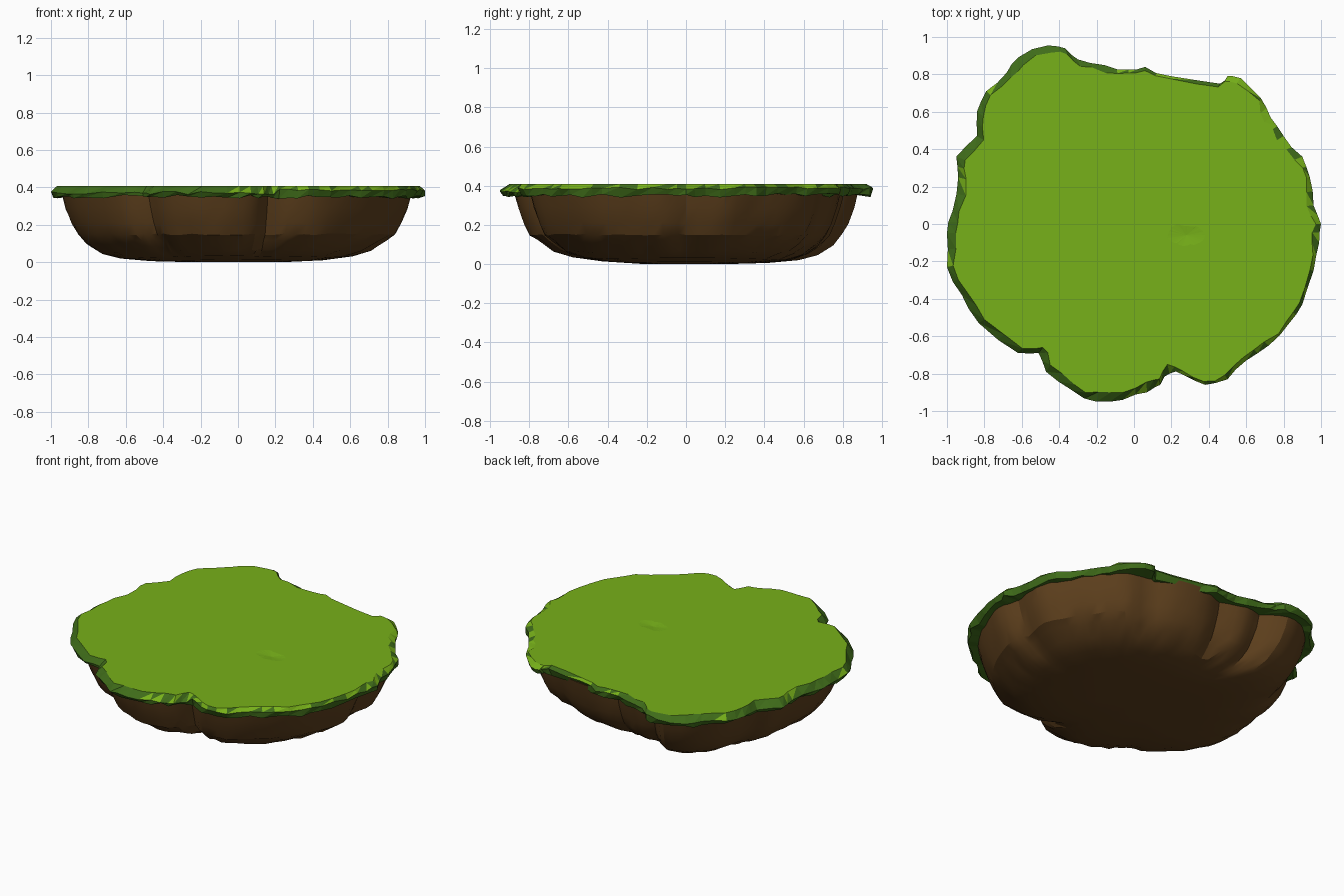
import bpy, bmesh, random
from mathutils import Vector

if "Cube" in bpy.data.objects:
    bpy.data.objects.remove(bpy.data.objects["Cube"])

random.seed(4)

def material(name, rgb):
    m = bpy.data.materials.new(name)
    m.diffuse_color = (*rgb, 1)
    m.use_nodes = True
    m.node_tree.nodes["Principled BSDF"].inputs["Base Color"].default_value = m.diffuse_color
    return m

LIGHT = material("light grass", (0.185, 0.44, 0.010))
DARK = material("dark grass", (0.05, 0.15, 0.010))
SOIL = material("brown soil", (0.110, 0.050, 0.012))

def loft(name, rings, mats, close_bottom, close_top):
    """Skin a stack of rings and cap each end with a fan to a centre point."""
    bm = bmesh.new()
    loops = [[bm.verts.new(p) for p in r] for r in rings]
    n = len(rings[0])
    band = {}
    for k in range(len(loops) - 1):
        a, b = loops[k], loops[k + 1]
        for i in range(n):
            j = (i + 1) % n
            for tri in ((a[i], a[j], b[j]), (a[i], b[j], b[i])):
                band[bm.faces.new(tri)] = k
    for loop, centre, flip in ((loops[0], close_bottom, True), (loops[-1], close_top, False)):
        c = bm.verts.new(centre)
        for i in range(n):
            tri = (loop[i], loop[(i + 1) % n], c)
            band[bm.faces.new(tri[::-1] if flip else tri)] = -1 if flip else len(rings)
    me = bpy.data.meshes.new(name)
    ob = bpy.data.objects.new(name, me)
    bpy.context.collection.objects.link(ob)
    for m in mats:
        me.materials.append(m)
    return bm, band, ob

# Outlines, counter-clockwise from the right
GRASS = [(1, 0), (.96, .1), (.94, .25), (.9, .36), (.8, .47), (.73, .57), (.68, .67),
         (.57, .78), (.5, .79), (.46, .75), (.2, .79), (.06, .84), (-.03, .825), (-.16, .85),
         (-.3, .88), (-.37, .94), (-.46, .955), (-.62, .89), (-.68, .81), (-.79, .71),
         (-.84, .6), (-.84, .47), (-.95, .36), (-.94, .25), (-.97, .07), (-1, -.05),
         (-1, -.23), (-.92, -.38), (-.83, -.53), (-.62, -.69), (-.51, -.69), (-.47, -.79),
         (-.33, -.89), (-.2, -.95), (-.06, -.94), (.07, -.9), (.14, -.86), (.19, -.8),
         (.27, -.81), (.38, -.86), (.5, -.83), (.6, -.73), (.72, -.65), (.83, -.53),
         (.9, -.43), (.96, -.25), (.99, -.1)]
ROCK = [(.89, 0), (.925, .2), (.82, .39), (.74, .52), (.62, .65), (.46, .69), (.3, .77),
        (.1, .79), (-.03, .75), (-.18, .81), (-.31, .78), (-.45, .88), (-.61, .83),
        (-.74, .68), (-.81, .47), (-.89, .36), (-.91, .2), (-.94, .03), (-.94, -.15),
        (-.88, -.35), (-.75, -.53), (-.6, -.64), (-.48, -.66), (-.41, -.77), (-.2, -.87),
        (-.02, -.87), (.1, -.81), (.16, -.71), (.28, -.79), (.45, -.78), (.62, -.67),
        (.78, -.5), (.88, -.3), (.93, -.13)]
CREASES = {0, 2, 5, 8, 10, 16, 27}

def curve(points, creases, steps):
    """Round the outline but keep creased points sharp."""
    out, n = [], len(points)
    P = [Vector(p) for p in points]
    for i in range(n):
        j = (i + 1) % n
        t1 = (P[j] - P[i]) if i in creases else (P[j] - P[i - 1]) / 2
        t2 = (P[j] - P[i]) if j in creases else (P[(j + 1) % n] - P[i]) / 2
        for s in range(steps):
            t = s / steps
            out.append(P[i] * (2*t**3 - 3*t*t + 1) + t1 * (t**3 - 2*t*t + t)
                       + P[j] * (3*t*t - 2*t**3) + t2 * (t**3 - t*t))
    return out

# Lobed soil base: a bowl whose creases fade towards the bottom
outline = curve(ROCK, CREASES, 3)
n = len(outline)
soft = [sum((outline[(i + k) % n] for k in range(-4, 5)), Vector((0, 0))) / 9 for i in range(n)]
profile = [(.25, .0), (.5, .006), (.67, .02), (.775, .05), (.855, .1), (.905, .15),
           (.94, .21), (.975, .29), (1, .375)]
rings = []
for k, (s, z) in enumerate(profile):
    f = min(1, k / 4)
    ring = []
    for i in range(n):
        p = soft[i].lerp(outline[i], f) * s * (1 + random.uniform(-.002, .002))
        dz = random.uniform(-.006, .006) if 2 < k < 8 else 0
        # the underside rises gently towards the right and front
        if 0 < k < 5:
            dz += .045 * max(0, p.x - .35, -p.y - .25)
        ring.append((p.x, p.y, z + dz))
    rings.append(ring)
bm, band, ob = loft("soil_base", rings, [SOIL], (0, 0, 0), (0, 0, .375))
bm.to_mesh(ob.data)
bm.free()
bpy.context.view_layer.objects.active = ob
ob.select_set(True)
bpy.ops.object.shade_smooth_by_angle(angle=0.4)

# Ragged grass slab: underside, overhanging lip, bevelled edge, flat top
under, low, lip, top, dent = [], [], [], [], []
for i, p in enumerate(curve(GRASS, set(), 2)):
    u = p.normalized()
    if i % 2:
        p = p + u * random.uniform(-.012, .008)
    p.x = max(-1, min(1, p.x))
    q = p * .86
    under.append((q.x, q.y, .362))
    q = p - u * random.uniform(.0, .025)
    low.append((q.x, q.y, random.uniform(.338, .36)))
    # the rim slopes outward on the left, and is steeper and higher on the right
    left = p.x + .4 * p.y < -.1
    lip.append((p.x, p.y, random.uniform(.362, .378) if left else random.uniform(.378, .394)))
    q = p - u * (random.uniform(.03, .055) if left else random.uniform(.01, .045))
    top.append((q.x, q.y, .408))
    dent.append((.28 + p.x * .1, -.06 + p.y * .06, .408))
bm, band, ob = loft("grass_slab", [under, low, lip, top, dent], [LIGHT, DARK],
                    (0, 0, .362), (.28, -.06, .402))
for f, k in band.items():
    c = f.calc_center_median()
    # the upper edge has patches of light grass, mostly on the right
    chance = .65 if c.x > .5 else .4 if c.x > -.1 else .04
    patch = k == 2 and random.random() < chance
    f.material_index = 0 if k >= 3 or patch else 1
bm.to_mesh(ob.data)
bm.free()
